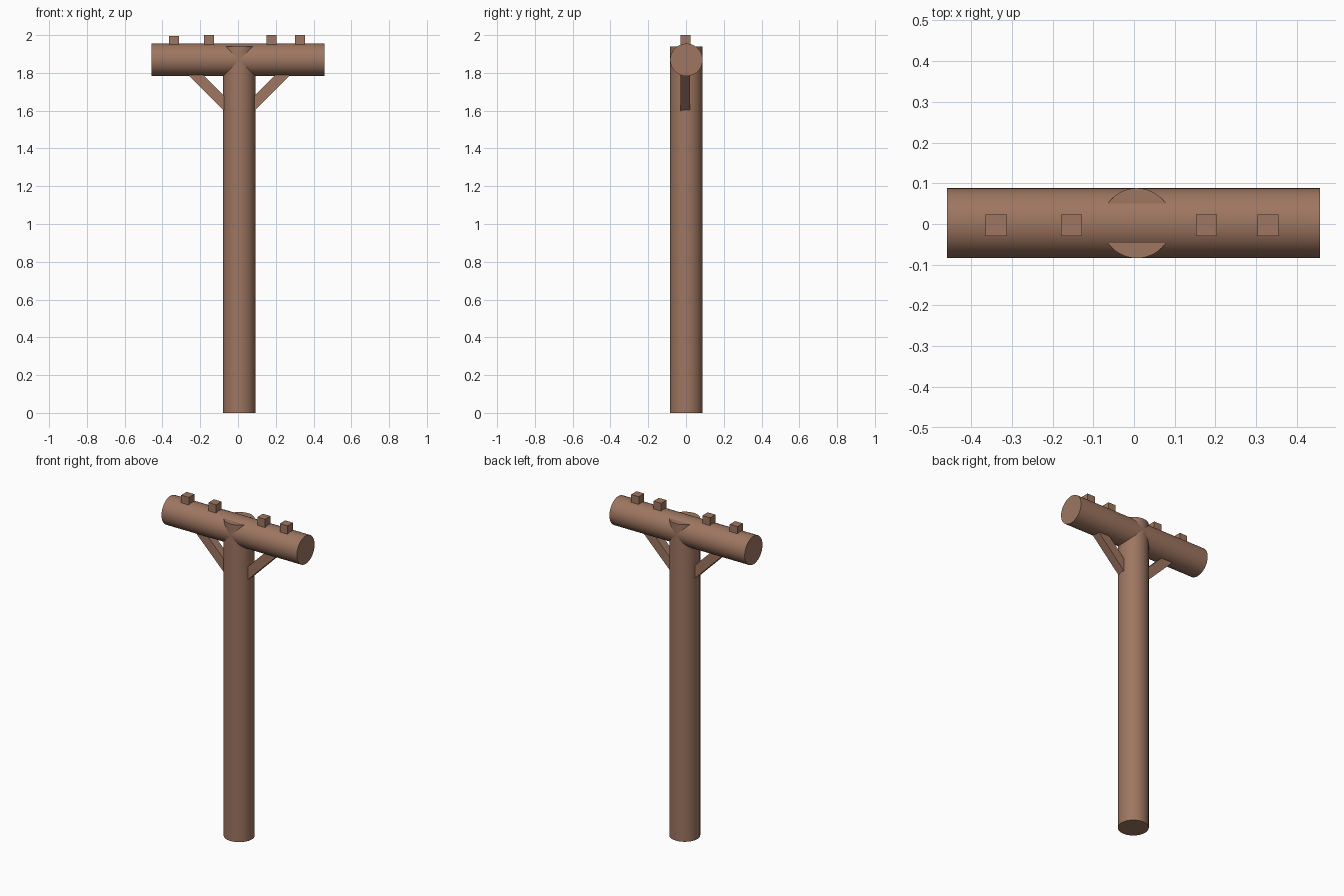
import bpy, bmesh, math
from mathutils import Vector

if "Cube" in bpy.data.objects:
    bpy.data.objects.remove(bpy.data.objects["Cube"])

wood = bpy.data.materials.new("brown_wood")
wood.diffuse_color = (0.342, 0.181, 0.119, 1)
wood.use_nodes = True
wood.node_tree.nodes["Principled BSDF"].inputs["Base Color"].default_value = wood.diffuse_color


def finish(obj, name):
    obj.name = name
    obj.data.name = name
    obj.data.materials.append(wood)


def log(name, start, end, radius):
    start, end = Vector(start), Vector(end)
    axis = end - start
    bpy.ops.mesh.primitive_cylinder_add(
        vertices=48, radius=radius, depth=axis.length,
        location=(start + end) / 2,
        rotation=axis.to_track_quat('Z', 'Y').to_euler())
    bpy.ops.object.shade_smooth_by_angle(angle=math.radians(35))
    finish(bpy.context.object, name)


def extrude_xz(name, outline, y0, y1):
    """Extrude an outline in the xz plane from y0 to y1."""
    bm = bmesh.new()
    face = bm.faces.new([bm.verts.new((x, y0, z)) for x, z in outline])
    out = bmesh.ops.extrude_face_region(bm, geom=[face])
    verts = [v for v in out["geom"] if isinstance(v, bmesh.types.BMVert)]
    bmesh.ops.translate(bm, verts=verts, vec=(0, y1 - y0, 0))
    bmesh.ops.recalc_face_normals(bm, faces=bm.faces)
    mesh = bpy.data.meshes.new(name)
    bm.to_mesh(mesh)
    bm.free()
    obj = bpy.data.objects.new(name, mesh)
    bpy.context.collection.objects.link(obj)
    finish(obj, name)


CX, CY, R = 0.007, 0.002, 0.086   # pole centre and radius

# upright pole and crossbeam
log("pole", (CX, CY, 0), (CX, CY, 1.94), R)
log("crossbeam", (-0.459, CY, 1.869), (0.457, CY, 1.869), R)

# pegs along the top of the beam
for i, (x, top) in enumerate([(-0.338, 1.996), (-0.153, 2.0), (0.178, 2.0), (0.329, 2.0)]):
    h = 0.026
    extrude_xz(f"peg_{i + 1}", [(x - h, 1.94), (x + h, 1.94), (x + h, top), (x - h, top)],
               -0.029, 0.023)

# diagonal braces, mirrored about the pole, ends buried in pole and beam
for side, name in ((-1, "left_brace"), (1, "right_brace")):
    outline = [(0.076, 1.595), (0.304, 1.823), (0.224, 1.823), (0.076, 1.675)]
    extrude_xz(name, [(CX + side * x, z) for x, z in outline], -0.029, 0.022)
